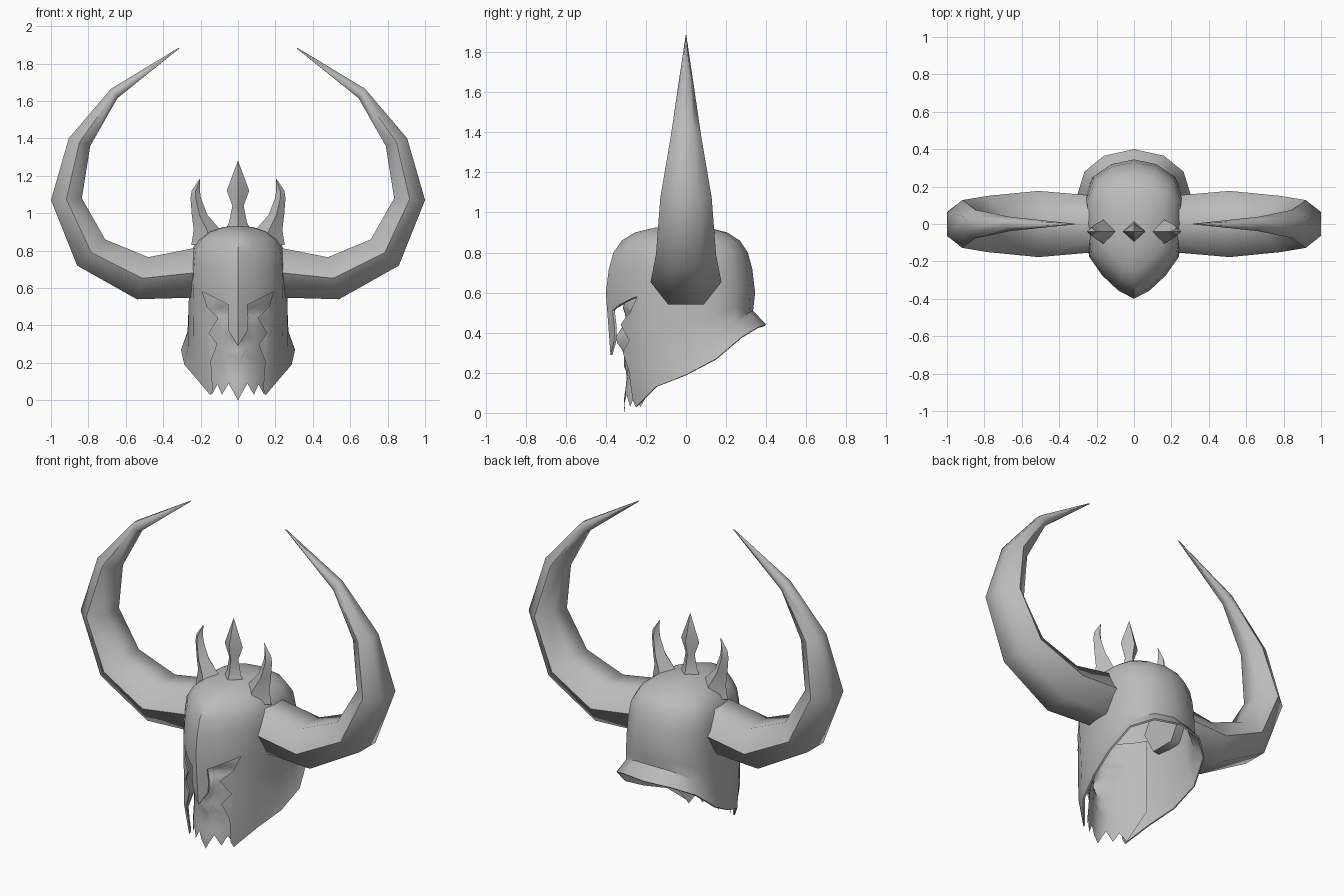
import bpy, bmesh, math

if "Cube" in bpy.data.objects:
    bpy.data.objects.remove(bpy.data.objects["Cube"])

grey = bpy.data.materials.new("iron_grey")
grey.diffuse_color = (0.5, 0.5, 0.5, 1)
grey.use_nodes = True
grey.node_tree.nodes["Principled BSDF"].inputs["Base Color"].default_value = grey.diffuse_color


def make(name, verts, faces, angle=50):
    me = bpy.data.meshes.new(name)
    me.from_pydata(verts, [], faces)
    bm = bmesh.new()
    bm.from_mesh(me)
    bmesh.ops.remove_doubles(bm, verts=bm.verts, dist=0.0005)
    bmesh.ops.recalc_face_normals(bm, faces=bm.faces)
    bm.to_mesh(me)
    bm.free()
    me.materials.append(grey)
    ob = bpy.data.objects.new(name, me)
    bpy.context.collection.objects.link(ob)
    smooth(ob, angle)
    return ob


def smooth(ob, angle):
    bpy.ops.object.select_all(action='DESELECT')
    ob.select_set(True)
    bpy.context.view_layer.objects.active = ob
    bpy.ops.object.shade_smooth_by_angle(angle=math.radians(angle))


def loft(name, rings, closed=True, caps=True, angle=50):
    n = len(rings[0])
    verts = [v for r in rings for v in r]
    faces = []
    for i in range(len(rings) - 1):
        for j in range(n if closed else n - 1):
            k = (j + 1) % n
            faces.append((i*n + j, i*n + k, (i+1)*n + k, (i+1)*n + j))
    if caps:
        faces.append(tuple(range(n)))
        faces.append(tuple(range(len(verts) - n, len(verts))))
    return make(name, verts, faces, angle)


# Helmet shell: half outlines from front to back, mirrored into full rings
brow = [(0, -.40), (.085, -.355), (.17, -.275), (.24, -.175), (.262, 0),
        (.26, .14), (.22, .25), (.12, .32), (0, .345)]
neck = [(0, -.37, .2), (.09, -.32, .2), (.168, -.27, .2), (.235, -.16, .22), (.268, 0, .28),
        (.27, .14, .36), (.225, .25, .45), (.12, .315, .50), (0, .335, .51)]
rim = [(0, -.32, .03), (.08, -.28, .03), (.15, -.25, .03), (.235, -.15, .13), (.287, 0, .19),
       (.305, .15, .27), (.265, .28, .38), (.16, .365, .43), (0, .40, .44)]


def full(half):
    return half + [(-x, y, z) for x, y, z in half[-2:0:-1]]


rings = []
for z, sx, sy in [(.925, .32, .35), (.90, .62, .62), (.86, .82, .79), (.80, .95, .90), (.72, .98, .96)]:
    rings.append(full([(x*sx, -.02 + (y + .02)*sy, z) for x, y in brow]))
rings.append(full([(x, y, .6) for x, y in brow]))
rings.append(full([((x + a)/2, (y + b)/2, (.6 + c)/2) for (x, y), (a, b, c) in zip(brow, neck)]))
rings += [full(neck), full(rim)]
rings.insert(0, [(0, -.02, .935)] * 16)
helmet = loft("helmet_shell", rings, caps=False)
helmet.modifiers.new("thickness", 'SOLIDIFY').thickness = .01
helmet.modifiers["thickness"].offset = -1

# Face opening: eye slots, nose guard and jagged cheek edges cut by a prism
half = [(0, .29), (.05, .37), (.055, .44), (.05, .51), (.19, .58), (.165, .50), (.105, .44),
        (.155, .36), (.11, .30), (.145, .21), (.135, .06), (.15, .02), (.15, -.1)]
outline = half + [(-x, z) for x, z in half[:0:-1]]
cutter = loft("face_opening_cutter", [[(x, y, z) for x, z in outline] for y in (-.7, -.1)])
cutter.hide_render = True
cut = helmet.modifiers.new("opening", 'BOOLEAN')
cut.operation, cut.solver, cut.object = 'DIFFERENCE', 'EXACT', cutter
bpy.context.view_layer.objects.active = helmet
for m in ("thickness", "opening"):
    bpy.ops.object.modifier_apply(modifier=m)
bpy.data.objects.remove(cutter)
smooth(helmet, 40)


# Face with brow, nose, lips and a jagged beard edge
def bump(v, mid, width):
    return math.exp(-((v - mid) / width) ** 2)


def face_y(x, z):
    y = -.295 + 4.2 * x * x
    y -= .055 * bump(x, 0, .03) * bump(z, .37, .06)
    y -= .02 * bump(z, .53, .04) * bump(x, 0, .12)
    y += .025 * bump(z, .47, .025) * bump(abs(x), .08, .04)
    y -= .018 * (bump(z, .27, .015) + bump(z, .225, .015)) * bump(x, 0, .06)
    return y - .015 * bump(z, .05, .08)


edge = [(0, 0), (.025, .045), (.05, .09), (.085, .03), (.11, .085), (.14, .03), (.17, .11), (.2, .2)]
edge = [(-x, z) for x, z in edge[:0:-1]] + edge
levels = 22
rows = []
for i in range(levels + 1):
    t = i / levels
    rows.append([(x, face_y(x, b + (.64 - b)*t), b + (.64 - b)*t) for x, b in edge])
loft("bearded_face", rows, closed=False, caps=False, angle=60)

# Horns: six-sided sections between outer and inner edge points, with half depth
sections = [((.2, .55), (.2, .82), .15), ((.54, .54), (.48, .765), .177),
            ((.86, .72), (.71, .86), .15), ((1.0, 1.07), (.835, 1.08), .128),
            ((.905, 1.40), (.79, 1.36), .076), ((.68, 1.665), (.645, 1.615), .038),
            ((.317, 1.885), (.315, 1.88), .002)]
for side, label in ((1, "right"), (-1, "left")):
    horn = []
    for (ox, oz), (ix, iz), depth in sections:
        ring = []
        for k in range(6):
            a = math.radians(30 + 60 * k)
            u = math.cos(a) / math.cos(math.radians(30)) / 2
            ring.append((side * ((ox + ix)/2 + (ox - ix)*u), depth * math.sin(a),
                         (oz + iz)/2 + (oz - iz)*u))
        horn.append(ring)
    loft(label + "_horn", horn, angle=65)


# Crest spikes: four-sided lofts of (x, z, half width, half depth)
def spike(name, path, side=1):
    loft(name, [[(side*(x + w), -.04, z), (side*x, -.04 + d, z),
                 (side*(x - w), -.04, z), (side*x, -.04 - d, z)] for x, z, w, d in path], angle=60)


spike("middle_spike", [(0, .90, .075, .07), (0, .95, .048, .045), (0, 1.04, .03, .028),
                       (0, 1.12, .06, .045), (0, 1.28, .001, .001)])
curved = [(.155, .83, .095, .085), (.165, .91, .072, .06), (.205, .99, .042, .04),
          (.226, 1.08, .028, .025), (.226, 1.12, .022, .02), (.203, 1.185, .001, .001)]
spike("right_spike", curved)
spike("left_spike", curved, -1)
